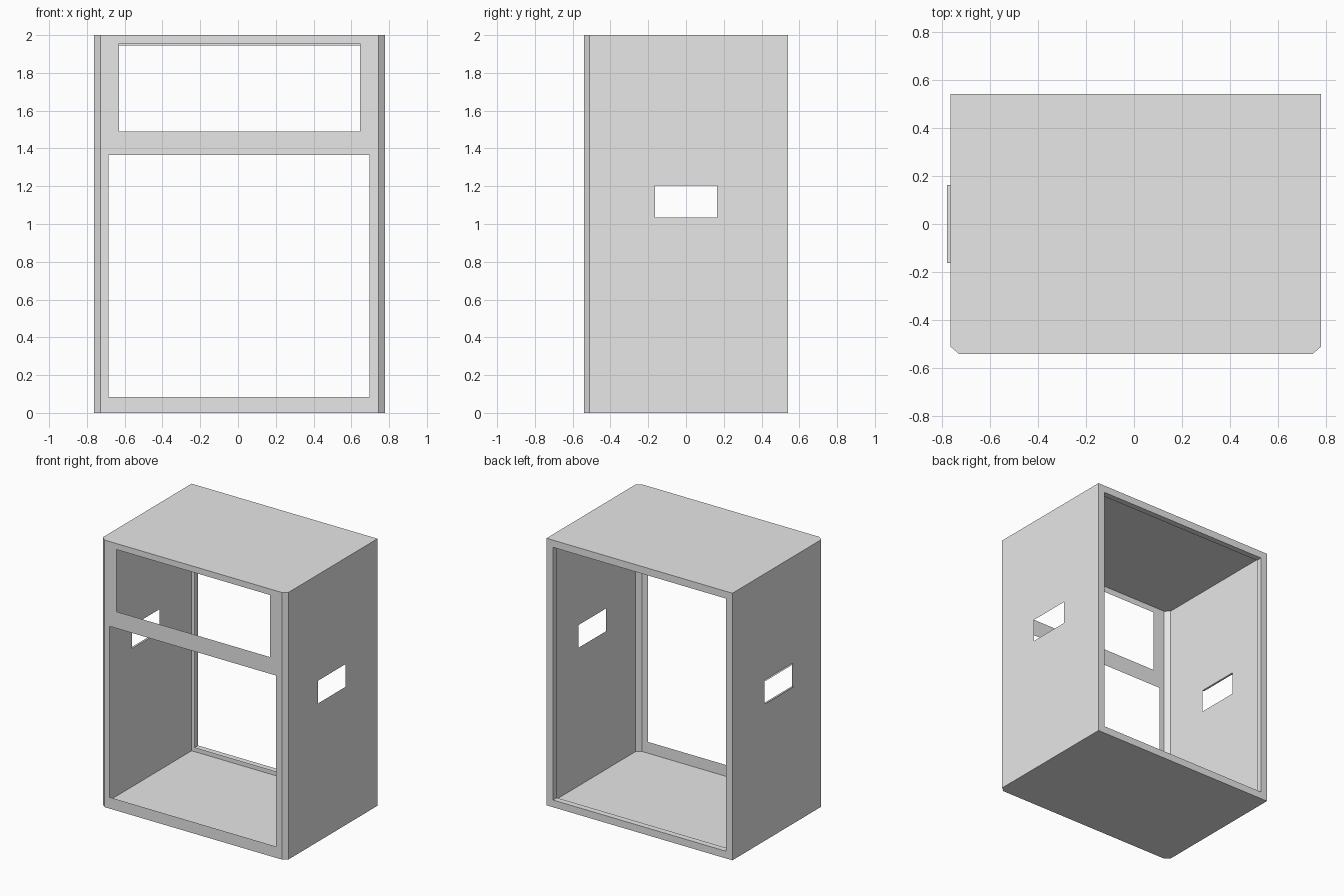
import bpy
import bmesh
from mathutils import Vector

cube = bpy.data.objects.get("Cube")
if cube:
    bpy.data.objects.remove(cube, do_unlink=True)

grey = bpy.data.materials.new("light_grey")
grey.use_nodes = True
grey.diffuse_color = (0.8, 0.8, 0.8, 1)
grey.node_tree.nodes["Principled BSDF"].inputs["Base Color"].default_value = (0.8, 0.8, 0.8, 1)

# Main dimensions of the thin sheet cabinet
LEFT, RIGHT = 0.7775, -0.7625
FRONT, BACK = -0.54, 0.54
TOP = 2.0
CHAMFER_X, CHAMFER_Y = 0.035, 0.03
RIM, RETURN = 0.054, 0.045
SLOT = (-0.163, 0.163, 1.035, 1.205)


def finish(name, bm, outward=None):
    """Turn a bmesh into an object; turn faces to the given direction."""
    bmesh.ops.remove_doubles(bm, verts=bm.verts, dist=1e-5)
    bm.normal_update()
    for face in bm.faces:
        if outward and face.normal.dot(Vector(outward)) < 0:
            face.normal_flip()
    mesh = bpy.data.meshes.new(name)
    bm.to_mesh(mesh)
    bm.free()
    mesh.materials.append(grey)
    obj = bpy.data.objects.new(name, mesh)
    bpy.context.collection.objects.link(obj)
    return obj


def panel(name, bounds, holes, place, outward):
    """Flat sheet over bounds (u0, u1, v0, v1) with rectangular holes."""
    rects = [bounds] + holes
    us = sorted({u for r in rects for u in r[:2]})
    vs = sorted({v for r in rects for v in r[2:]})
    bm = bmesh.new()
    for u0, u1 in zip(us, us[1:]):
        for v0, v1 in zip(vs, vs[1:]):
            u, v = (u0 + u1) / 2, (v0 + v1) / 2
            if any(a < u < b and c < v < d for a, b, c, d in holes):
                continue
            corners = ((u0, v0), (u1, v0), (u1, v1), (u0, v1))
            bm.faces.new([bm.verts.new(place(*c)) for c in corners])
    # Merge the coplanar cells so only the outline and openings remain
    bmesh.ops.remove_doubles(bm, verts=bm.verts, dist=1e-5)
    return finish(name, bm, outward)


# Front frame with an upper window and a lower opening
panel("front_frame", (RIGHT + CHAMFER_X, LEFT - CHAMFER_X, 0, TOP),
      [(-0.63, 0.645, 1.49, 1.955), (-0.685, 0.695, 0.085, 1.365)],
      lambda u, v: (u, FRONT, v), (0, -1, 0))

# Side walls, each with a slot, and the chamfered front corners
for side, x, sign in (("left", LEFT, 1), ("right", RIGHT, -1)):
    panel(side + "_wall", (FRONT + CHAMFER_Y, BACK, 0, TOP), [SLOT],
          lambda u, v: (x, u, v), (sign, 0, 0))
    panel(side + "_corner", (0, 1, 0, TOP), [],
          lambda u, v: (x - sign * CHAMFER_X * u, FRONT + CHAMFER_Y * (1 - u), v),
          (sign, -1, 0))

# Roof and floor sheets share the chamfered outline
outline = [(RIGHT + CHAMFER_X, FRONT), (LEFT - CHAMFER_X, FRONT),
           (LEFT, FRONT + CHAMFER_Y), (LEFT, BACK),
           (RIGHT, BACK), (RIGHT, FRONT + CHAMFER_Y)]
for name, z, direction in (("roof", TOP, 1), ("floor", 0, -1)):
    bm = bmesh.new()
    bm.faces.new([bm.verts.new((px, py, z)) for px, py in outline])
    finish(name, bm, (0, 0, direction))

# Back rim around the open rear
inner = (RIGHT + RIM, LEFT - RIM, RIM, TOP - RIM)
panel("back_rim", (RIGHT, LEFT, 0, TOP), [inner],
      lambda u, v: (u, BACK, v), (0, 1, 0))

# Folded return flange running forward from the rim
bm = bmesh.new()
x0, x1, z0, z1 = inner
loop = [(x0, z0), (x1, z0), (x1, z1), (x0, z1)]
for (ax, az), (bx, bz) in zip(loop, loop[1:] + loop[:1]):
    bm.faces.new([bm.verts.new(p) for p in (
        (ax, BACK, az), (bx, BACK, bz), (bx, BACK - RETURN, bz), (ax, BACK - RETURN, az))])
centre = Vector(((x0 + x1) / 2, BACK, (z0 + z1) / 2))
bm.normal_update()
for face in bm.faces:
    if face.normal.dot(centre - face.calc_center_median()) < 0:
        face.normal_flip()
finish("back_flange", bm)

# Thin lips sticking out above and below the right slot
for name, z, direction in (("slot_upper_lip", SLOT[3], -1), ("slot_lower_lip", SLOT[2], 1)):
    panel(name, (RIGHT - 0.015, RIGHT, SLOT[0], SLOT[1]), [],
          lambda u, v: (u, v, z), (0, 0, direction))
